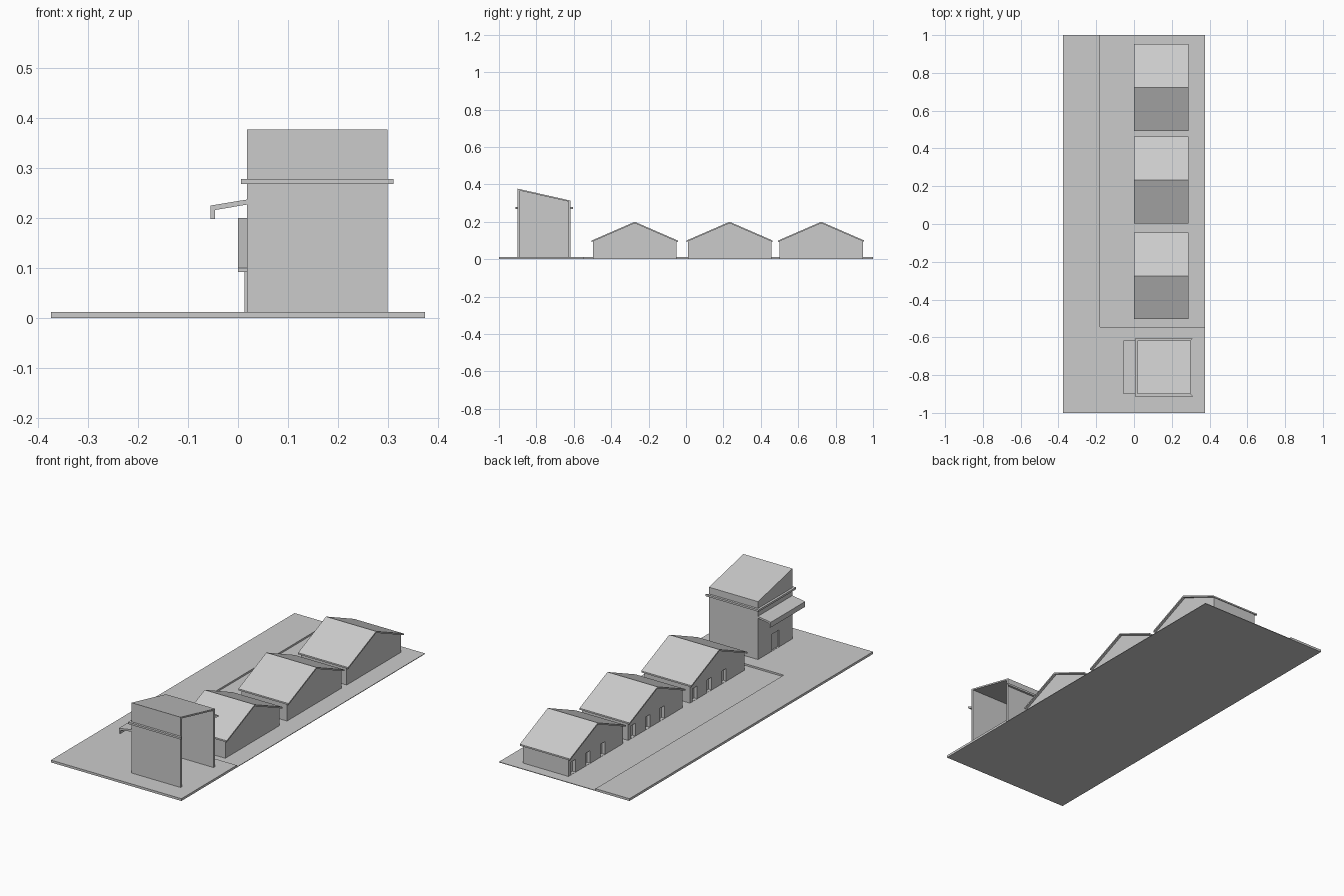
import bpy

cube = bpy.data.objects.get("Cube")
if cube:
    bpy.data.objects.remove(cube, do_unlink=True)

grey = bpy.data.materials.new("plain_grey")
grey.use_nodes = True
grey.diffuse_color = (0.6, 0.6, 0.6, 1)
grey.node_tree.nodes["Principled BSDF"].inputs["Base Color"].default_value = (0.6, 0.6, 0.6, 1)


def prism(name, profile, lo, hi, axis):
    """Extrude a 2D profile along an axis: x uses (y, z), y uses (x, z), z uses (x, y)."""
    place = {"x": lambda a, b, t: (t, a, b),
             "y": lambda a, b, t: (a, t, b),
             "z": lambda a, b, t: (a, b, t)}[axis]
    n = len(profile)
    verts = [place(a, b, t) for t in (lo, hi) for a, b in profile]
    faces = [list(range(n)), list(range(n, 2 * n))]
    faces += [[i, (i + 1) % n, n + (i + 1) % n, n + i] for i in range(n)]
    mesh = bpy.data.meshes.new(name)
    mesh.from_pydata(verts, [], faces)
    mesh.materials.append(grey)
    obj = bpy.data.objects.new(name, mesh)
    bpy.context.collection.objects.link(obj)
    # Make the face directions point outwards
    import bmesh
    bm = bmesh.new()
    bm.from_mesh(mesh)
    bmesh.ops.recalc_face_normals(bm, faces=bm.faces)
    bm.to_mesh(mesh)
    bm.free()
    return obj


def box(name, x, y, z):
    return prism(name, [(x[0], y[0]), (x[1], y[0]), (x[1], y[1]), (x[0], y[1])], *z, "z")


def cut(target, cutter):
    cutter.hide_render = True
    cutter.hide_set(True)
    cutter.display_type = "WIRE"
    mod = target.modifiers.new("opening", "BOOLEAN")
    mod.operation = "DIFFERENCE"
    mod.solver = "EXACT"
    mod.object = cutter


# Ground: thin lot with a raised L-shaped pavement
W, FLOOR, PAVE = 0.375, 0.003, 0.012
box("lot", (-W, W), (-1, 1), (0, FLOOR))
prism("pavement", [(-W, -1), (W, -1), (W, -0.545), (-0.18, -0.545), (-0.18, 1), (-W, 1)],
      FLOOR, PAVE, "z")

# Row of three gabled houses
HALF, EAVE, RIDGE, THICK, LIP = 0.23, 0.1, 0.2, 0.008, 0.007
for i, yc in enumerate((-0.274, 0.233, 0.723), 1):
    w = HALF - LIP
    shoulder = EAVE - THICK + (RIDGE - EAVE) * LIP / HALF
    body = prism(f"house_{i}_walls",
                 [(yc - w, FLOOR), (yc + w, FLOOR), (yc + w, shoulder),
                  (yc, RIDGE - THICK), (yc - w, shoulder)], 0.013, 0.275, "x")
    prism(f"house_{i}_roof",
          [(yc - HALF, EAVE), (yc, RIDGE), (yc + HALF, EAVE), (yc + HALF, EAVE - THICK),
           (yc, RIDGE - THICK), (yc - HALF, EAVE - THICK)], 0, 0.288, "x")
    for j, offset in enumerate((0.04, 0.16, 0.28), 1):
        y = yc + w - offset
        cut(body, box(f"house_{i}_door_cutter_{j}", (-0.02, 0.03),
                      (y - 0.018, y + 0.018), (FLOOR + 0.001, 0.07)))

# Tall building: three thin walls, open on the +x side
X0, X1, Y0, Y1, T = 0.018, 0.3, -0.9, -0.617, 0.012
HIGH, LOW, ROOF = 0.377, 0.313, 0.008
slope = (LOW - HIGH) / (Y1 - Y0)


def roof_z(y):
    return HIGH + slope * (y - Y0) - ROOF


def wall_profile(a, b):
    return [(a, PAVE), (b, PAVE), (b, roof_z(b)), (a, roof_z(a))]


prism("tower_front_wall", wall_profile(Y0, Y0 + T), X0, X1, "x")
prism("tower_back_wall", wall_profile(Y1 - T, Y1), X0, X1, "x")
street_wall = prism("tower_street_wall", wall_profile(Y0 + T, Y1 - T), X0, X0 + T, "x")
cut(street_wall, box("tower_door_cutter", (X0 - 0.02, X0 + 0.007), (-0.79, -0.73),
                     (PAVE + 0.001, 0.1)))
prism("tower_roof", [(Y0, HIGH), (Y1, LOW), (Y1, LOW - ROOF), (Y0, HIGH - ROOF)], X0, X1, "x")

# Ledge band running round the three walls, with mitred open ends
L = 0.012
prism("tower_ledge",
      [(X1, Y0), (X1 + L, Y0 - L), (X0 - L, Y0 - L), (X0 - L, Y1 + L),
       (X1 + L, Y1 + L), (X1, Y1), (X0, Y1), (X0, Y0)], 0.268, 0.278, "z")

# Sloped canopy with a drop edge over the door
prism("tower_canopy",
      [(X0, 0.237), (-0.055, 0.225), (-0.055, 0.198), (-0.046, 0.198),
       (-0.046, 0.216), (X0, 0.227)], Y0, Y1, "y")
